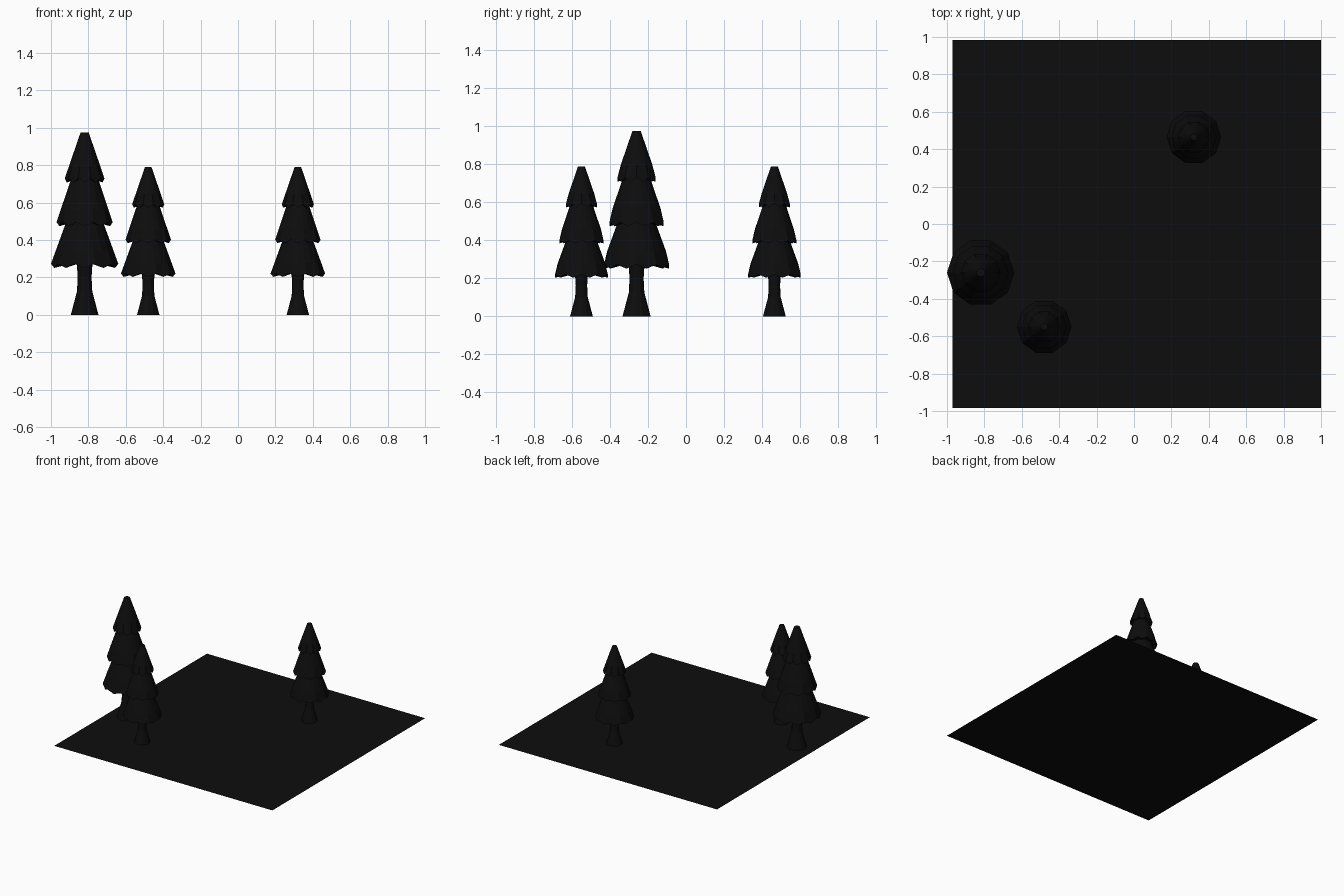
import bpy, bmesh, math

if "Cube" in bpy.data.objects:
    bpy.data.objects.remove(bpy.data.objects["Cube"])


def material(name, v):
    m = bpy.data.materials.new(name)
    m.diffuse_color = (v, v, v, 1)
    m.use_nodes = True
    m.node_tree.nodes["Principled BSDF"].inputs["Base Color"].default_value = m.diffuse_color
    return m


GROUND = material("ground black", 0.004)
LEAF = material("foliage black", 0.004)
BARK = material("bark black", 0.004)


def lathe(name, rings, sides, mat, loc, scale):
    """Skin rings of (outer r, outer z, notch r, notch z); cap both ends."""
    bm = bmesh.new()
    loops = []
    for r0, z0, r1, z1 in rings:
        loop = []
        for i in range(sides):
            a = 2 * math.pi * i / sides
            r, z = (r0, z0) if i % 2 == 0 else (r1, z1)
            loop.append(bm.verts.new((r * math.cos(a), r * math.sin(a), z)))
        loops.append(loop)
    for lo, hi in zip(loops, loops[1:]):
        for i in range(sides):
            j = (i + 1) % sides
            bm.faces.new((lo[i], lo[j], hi[j], hi[i]))
    bm.faces.new(loops[0][::-1])
    bm.faces.new(loops[-1])
    me = bpy.data.meshes.new(name)
    bm.to_mesh(me)
    bm.free()
    me.materials.append(mat)
    ob = bpy.data.objects.new(name, me)
    ob.location = loc
    ob.scale = (scale,) * 3
    bpy.context.collection.objects.link(ob)
    return ob


def even(r, z):
    return (r, z, r, z)


# Jagged foliage tiers: rim radius, rim height, top radius, top height
TIERS = [(0.180, 0.255, 0.090, 0.52),
         (0.150, 0.478, 0.068, 0.74),
         (0.106, 0.712, 0.022, 0.975)]


def tree(label, x, y, scale):
    loc = (x, y, 0)
    # flared trunk
    lathe(label + "_trunk",
          [even(0.074, 0), even(0.041, 0.125), even(0.037, 0.2), even(0.043, 0.29)],
          12, BARK, loc, scale)
    for k, (r, z, rt, zt) in enumerate(TIERS, 1):
        mid = rt + (r - rt) * 0.72
        zm = z + (zt - z) * 0.33
        lathe(f"{label}_foliage_tier_{k}",
              [even(rt * 0.7, z + 0.025),              # underside
               (r, z + 0.018, r * 0.95, z - 0.004),    # toothed rim
               even(mid, zm),
               even(rt, zt)],
              20, LEAF, loc, scale)


tree("large_tree", -0.82, -0.26, 1.0)
tree("small_front_tree", -0.48, -0.55, 0.81)
tree("small_back_tree", 0.32, 0.465, 0.81)

# flat ground sheet
bpy.ops.mesh.primitive_plane_add(size=1, location=(0.015, 0, 0))
g = bpy.context.object
g.name = "ground_sheet"
g.scale = (1.97, 1.97, 1)
g.data.materials.append(GROUND)
